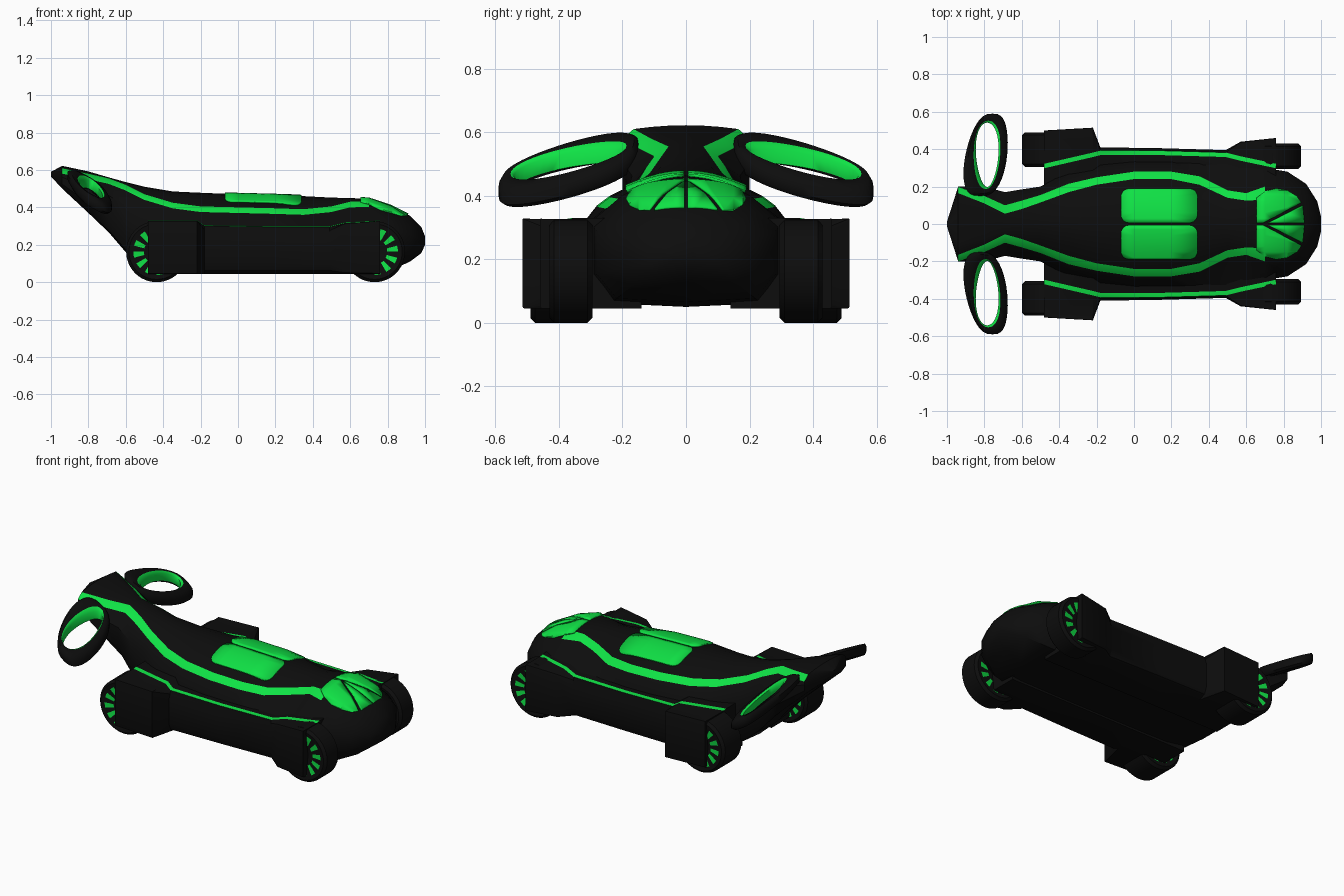
import bpy, bmesh, math

if "Cube" in bpy.data.objects:
    bpy.data.objects.remove(bpy.data.objects["Cube"])


def material(name, rgb):
    m = bpy.data.materials.new(name)
    m.diffuse_color = (*rgb, 1)
    m.use_nodes = True
    m.node_tree.nodes["Principled BSDF"].inputs["Base Color"].default_value = m.diffuse_color
    return m


BLACK = material("black_plastic", (0.004, 0.004, 0.004))
GREEN = material("bright_green", (0.005, 0.76, 0.06))


def finish(name, bm, angle=40, closed=True):
    if closed:
        bmesh.ops.recalc_face_normals(bm, faces=bm.faces)
    me = bpy.data.meshes.new(name)
    bm.to_mesh(me)
    bm.free()
    me.materials.append(BLACK)
    me.materials.append(GREEN)
    ob = bpy.data.objects.new(name, me)
    bpy.context.collection.objects.link(ob)
    bpy.ops.object.select_all(action='DESELECT')
    ob.select_set(True)
    bpy.context.view_layer.objects.active = ob
    bpy.ops.object.shade_smooth_by_angle(angle=math.radians(angle))
    return ob


def loft(name, rings, is_green, loop=False, angle=40):
    """Skin closed rings of points; is_green(i, j) picks the green faces."""
    bm = bmesh.new()
    vs = [[bm.verts.new(p) for p in r] for r in rings]
    n, k = len(vs), len(vs[0])
    for i in range(n if loop else n - 1):
        a, b = vs[i], vs[(i + 1) % n]
        for j in range(k):
            f = bm.faces.new((a[j], a[(j + 1) % k], b[(j + 1) % k], b[j]))
            f.material_index = int(is_green(i, j))
    if not loop:
        bm.faces.new(vs[0])
        bm.faces.new(vs[-1])
    return finish(name, bm, angle)


# Body stations: x, bottom z, half width, stripe outer y, stripe inner y, stripe z, top z
BODY = [
    (-1.0, .565, .012, .01, .006, .585, .59),
    (-.94, .50, .20, .20, .165, .61, .622),
    (-.80, .37, .20, .15, .11, .58, .592),
    (-.69, .265, .17, .10, .055, .555, .56),
    (-.60, .16, .185, .125, .08, .52, .535),
    (-.50, .07, .20, .155, .115, .47, .51),
    (-.35, .05, .28, .215, .17, .425, .485),
    (-.20, .05, .32, .25, .21, .405, .478),
    (0.0, .05, .34, .28, .24, .40, .47),
    (.20, .05, .34, .28, .24, .395, .465),
    (.35, .05, .34, .255, .21, .39, .46),
    (.50, .05, .33, .18, .14, .405, .452),
    (.60, .05, .31, .165, .125, .43, .45),
    (.70, .05, .30, .20, .13, .432, .445),
    (.82, .065, .28, .20, .15, .385, .405),
    (.92, .11, .215, .17, .10, .34, .355),
    (.98, .155, .12, .09, .06, .28, .295),
    (1.0, .20, .04, .03, .02, .24, .245),
]


def deck(x, y):
    """Height of the upper body surface."""
    for a, b in zip(BODY, BODY[1:]):
        if a[0] <= x <= b[0]:
            t = (x - a[0]) / (b[0] - a[0])
            _, _, _, so, si, zs, zt = [p + (q - p) * t for p, q in zip(a, b)]
            y = abs(y)
            if y <= si:
                return zs + (zt - zs) * (1 - (y / si) ** 2)
            return zs - .03 * min(1, (y - si) / (so - si))


def body_ring(s):
    x, zb, w, so, si, zs, zt = s
    drop = min(.03, (zs - zb) * .3)
    h = zs - drop - zb
    half = [(0, zb), (.78 * w, zb + .04 * h), (w, zb + .3 * h), (w, zb + .76 * h),
            (so, zs - drop), (si, zs)]
    half += [(si * f, zs + (zt - zs) * (1 - f * f)) for f in (.67, .33, 0)]
    return [(x, y, z) for y, z in half] + [(x, -y, z) for y, z in half[-2:0:-1]]


# Hull with stripes running along both shoulders
loft("body", [body_ring(s) for s in BODY],
     lambda i, j: j in (4, 11) and 1 <= i and BODY[i][0] < .65)


def plate(name, outline, lift=.008):
    """Thin green plate draped on the deck."""
    bm = bmesh.new()
    bm.faces.new([bm.verts.new((x, y, 0)) for x, y in outline])
    cuts = [((s[0], 0, 0), (1, 0, 0)) for s in BODY]
    cuts += [((0, k * .03, 0), (0, 1, 0)) for k in range(-7, 8)]
    for co, no in cuts:
        bmesh.ops.bisect_plane(bm, geom=bm.verts[:] + bm.edges[:] + bm.faces[:],
                               plane_co=co, plane_no=no)
    for f in bm.faces:
        f.material_index = 1
        f.normal_update()
        if f.normal.z < 0:
            f.normal_flip()
    for v in bm.verts:
        v.co.z = deck(v.co.x, v.co.y) + lift
    ob = finish(name, bm, closed=False)
    mod = ob.modifiers.new("thickness", 'SOLIDIFY')
    mod.thickness = .009
    mod.offset = -1


def rounded(x0, x1, y0, y1, r):
    pts = []
    for cx, cy, q in ((x1 - r, y1 - r, 0), (x0 + r, y1 - r, 1),
                      (x0 + r, y0 + r, 2), (x1 - r, y0 + r, 3)):
        for k in range(6):
            a = (q + k / 5) * math.pi / 2
            pts.append((cx + r * math.cos(a), cy + r * math.sin(a)))
    return pts


NOSE_OUTER = [(.655, .005), (.69, .005), (.895, .115), (.87, .15), (.82, .18),
              (.76, .19), (.70, .175), (.655, .14)]
NOSE_INNER = [(.715, .005), (.912, .005), (.902, .10)]

# Pod stations: x, outer y, stripe y, top z, edge rounding
POD = [(-.48, .50, .31, .33, .006), (-.22, .515, .37, .33, .006),
       (-.18, .41, .38, .305, .06), (.15, .405, .38, .30, .06),
       (.49, .395, .37, .30, .06), (.57, .44, .35, .32, .02),
       (.76, .46, .31, .33, .006)]


def pod_ring(s, m):
    x, out, st, zt, r = s
    pts = [(.14, .045), (out - r, .045), (out - .3 * r, .045 + .3 * r), (out, .045 + r),
           (out, zt - r), (out - .2 * r, zt - .4 * r), (min(out - .003, st + .012), zt - .004),
           (st - .012, zt), (.14, zt)]
    return [(x, m * y, z) for y, z in pts]


def wheel(name, cx, y0, y1, m):
    """Lathed wheel with alternating green slots on both faces."""
    r, n = .163, 48
    prof = [(.02, y0 + .02), (.068, y0 + .01), (.125, y0 + .004), (.148, y0), (r, y0 + .015),
            (r, y1 - .015), (.148, y1), (.125, y1 - .004), (.068, y1 - .01), (.02, y1 - .02)]
    rings = []
    for i in range(n):
        a = 2 * math.pi * i / n
        rings.append([(cx + p * math.cos(a), m * y, r + p * math.sin(a)) for p, y in prof])
    loft(name, rings, lambda i, j: j in (1, 7) and (i // 2) % 2 == 0, loop=True)


def handle(name, m):
    """Tilted loop grip with a green inner wall."""
    sec = [(0, -.016), (0, .016), (.28, .034), (.78, .034), (1, .022),
           (1, -.022), (.78, -.034), (.28, -.034)]
    rings, n = [], 40
    for i in range(n):
        t = 2 * math.pi * i / n
        c, s = math.cos(t), math.sin(t)
        oy = .37 + .22 * c
        wide = math.copysign(abs(s) ** .7, s)
        ox = -.77 - .15 * (.5 - oy) + (.105 + .05 * (.5 - oy)) * wide
        iy = .37 + .172 * c
        ix = -.785 + .06 * s * (1 + .2 * c)
        ring = []
        for u, h in sec:
            x, y = ox + (ix - ox) * u, oy + (iy - oy) * u
            z = .513 - .55 * (x + .78) - .22 * (y - .2)
            ring.append((x, m * y, z + h))
        rings.append(ring)
    loft(name, rings, lambda i, j: j in (3, 4), loop=True, angle=50)


# Mirrored parts
for side, m in (("left", 1), ("right", -1)):
    plate(side + "_seat_pad", [(x, m * y) for x, y in rounded(-.07, .34, .006, .19, .045)])
    plate(side + "_nose_panel", [(x, m * y) for x, y in NOSE_OUTER])
    plate(side + "_nose_wedge", [(x, m * y) for x, y in NOSE_INNER])
    loft(side + "_side_pod", [pod_ring(s, m) for s in POD], lambda i, j: j == 6, angle=35)
    wheel(side + "_rear_wheel", -.435, .305, .49, m)
    wheel(side + "_front_wheel", .73, .295, .43, m)
    handle(side + "_handle", m)
